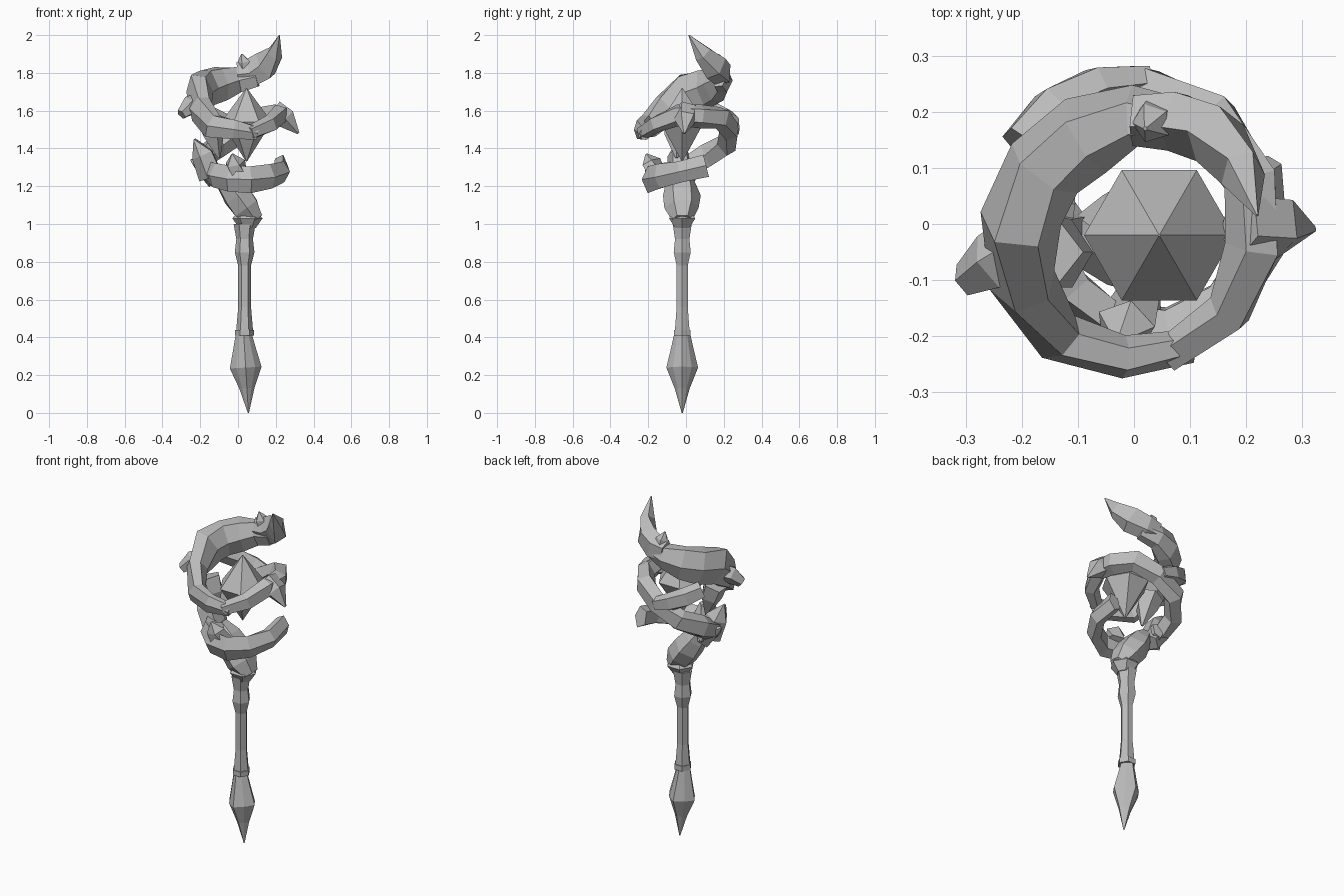
import bpy, bmesh, math, random
from mathutils import Vector

random.seed(4)
if "Cube" in bpy.data.objects:
    bpy.data.objects.remove(bpy.data.objects["Cube"])

stone = bpy.data.materials.new("grey stone")
stone.use_nodes = True
grey = (0.5, 0.5, 0.5, 1)
stone.diffuse_color = grey
stone.node_tree.nodes["Principled BSDF"].inputs["Base Color"].default_value = grey


def finish(name, bm):
    """Turn a bmesh into a flat shaded object."""
    bmesh.ops.recalc_face_normals(bm, faces=bm.faces)
    mesh = bpy.data.meshes.new(name)
    bm.to_mesh(mesh)
    bm.free()
    mesh.materials.append(stone)
    bpy.context.collection.objects.link(bpy.data.objects.new(name, mesh))


def limb(name, points, radii, sides=5, flat=1, rough=0, groove=1):
    """Loft a faceted limb along points, with one radius for each point."""
    bm = bmesh.new()
    rings = []
    last = len(points) - 1
    for i, (point, radius) in enumerate(zip(points, radii)):
        along = (points[min(i + 1, last)] - points[max(i - 1, 0)]).normalized()
        guide = Vector((0, 1, 0)) if abs(along.z) > 0.9 else Vector((0, 0, 1))
        side = along.cross(guide).normalized()
        up = side.cross(along)
        ring = []
        for k in range(sides):
            angle = math.tau * k / sides
            size = radius * random.uniform(1 - rough, 1 + rough)
            if k % 2:
                size *= groove
            across = side * math.cos(angle) * flat + up * math.sin(angle)
            ring.append(bm.verts.new(point + across * size))
        rings.append(ring)
    for low, high in zip(rings, rings[1:]):
        for k in range(sides):
            following = (k + 1) % sides
            bm.faces.new((low[k], low[following], high[following], high[k]))
    bm.faces.new(rings[0])
    bm.faces.new(rings[-1])
    finish(name, bm)


def upright(name, profile, x=0.035, lean=0, **options):
    """Loft a vertical part from pairs of height and radius."""
    base = profile[0][0]
    points = [Vector((x - lean * (z - base), -0.02, z)) for z, radius in profile]
    limb(name, points, [radius for z, radius in profile], **options)


def blend(values, t):
    """Read a value at t, from nought to one, along an evenly spaced list."""
    place = t * (len(values) - 1)
    i = min(int(place), len(values) - 2)
    return values[i] + (values[i + 1] - values[i]) * (place - i)


def swirl(name, start, end, reach, heights, thickness, steps, **options):
    """Wind a limb around the head between two angles in degrees."""
    points, radii = [], []
    for i in range(steps + 1):
        t = i / steps
        angle = math.radians(start + (end - start) * t)
        out = blend(reach, t)
        points.append(Vector((math.cos(angle) * out, math.sin(angle) * out, blend(heights, t))))
        radii.append(blend(thickness, t))
    limb(name, points, radii, rough=0.1, **options)


def thorn(name, root, tip, thickness, point=0.1):
    """Grow a thorn that swells slightly before it narrows to its tip."""
    root, tip = Vector(root), Vector(tip)
    middle = root.lerp(tip, 0.5) + Vector((0, 0, thickness / 4))
    radii = [thickness, thickness * 0.9, thickness * point]
    limb(name, [root, middle, tip], radii, rough=0.06)


# Handle: pointed pommel, band, grip and collar
upright("pommel", [(0, 0.003), (0.13, 0.04), (0.24, 0.084), (0.34, 0.06), (0.42, 0.042)],
        x=0.055, lean=0.06, sides=8, groove=0.84)
upright("pommel_band", [(0.41, 0.05), (0.44, 0.05)], sides=6)
upright("grip", [(0.43, 0.045), (0.56, 0.034), (0.78, 0.034), (0.85, 0.052),
                 (0.92, 0.044), (1, 0.058)], sides=6)
upright("collar", [(0.98, 0.045), (1.03, 0.08), (1.06, 0.055)], x=0.05, sides=6)

# Slanted neck joining the handle to the head
neck_start, neck_end = Vector((0.09, -0.02, 1.02)), Vector((-0.1, -0.03, 1.28))
neck_radii = [0.05, 0.08, 0.085, 0.07, 0.04]
neck_points = [neck_start.lerp(neck_end, i / 4) for i in range(len(neck_radii))]
limb("neck", neck_points, neck_radii, sides=6, flat=1.15, rough=0.06)

# Lower arm sweeping across the front to a blunt end on the right
swirl("lower_arm", 160, 385, reach=[0.14, 0.16, 0.19, 0.22, 0.25],
      heights=[1.29, 1.26, 1.23, 1.25, 1.31], thickness=[0.05, 0.07, 0.07, 0.06],
      steps=7, flat=0.65)

# Vine rising around the back and closing over the right side
swirl("back_vine", 180, -75, reach=[0.18, 0.24, 0.23, 0.22, 0.24],
      heights=[1.3, 1.42, 1.56, 1.58, 1.48], thickness=[0.06, 0.065, 0.065, 0.06, 0.04],
      steps=8, flat=0.85)

# Vine rising from the front, broad over the left side
swirl("front_vine", -65, -300, reach=[0.24, 0.24, 0.2, 0.18, 0.2],
      heights=[1.48, 1.52, 1.7, 1.74, 1.78], thickness=[0.04, 0.07, 0.11, 0.1, 0.06],
      steps=8, sides=6, flat=0.7)

# Long spike at the top and crescent at the back
swirl("top_spike", 90, 4, reach=[0.19, 0.21, 0.22], heights=[1.79, 1.8, 1.87, 2],
      thickness=[0.07, 0.085, 0.07, 0.003], steps=4, flat=0.75)
swirl("back_crescent", 145, 85, reach=[0.25, 0.26], heights=[1.6, 1.5],
      thickness=[0.05, 0.06, 0.04], steps=3, flat=0.7)

# Thorns growing from the vines
thorn("right_thorn", (0.19, 0, 1.6), (0.32, -0.01, 1.48), 0.065)
thorn("left_thorn", (-0.2, -0.04, 1.64), (-0.3, -0.1, 1.58), 0.06, point=0.5)
thorn("hanging_thorn", (-0.16, -0.05, 1.55), (-0.1, -0.05, 1.35), 0.07)
thorn("front_horn", (0, -0.16, 1.25), (-0.03, -0.21, 1.37), 0.06)
thorn("left_horn", (-0.14, -0.03, 1.25), (-0.23, -0.04, 1.45), 0.07)
thorn("low_horn", (-0.12, 0, 1.23), (-0.25, 0.02, 1.34), 0.05)
thorn("ridge_horn", (0.04, 0.19, 1.8), (0.02, 0.17, 1.9), 0.04)

# Floating crystal
upright("crystal", [(1.33, 0.002), (1.54, 0.134), (1.72, 0.002)], x=0.045, sides=6)
